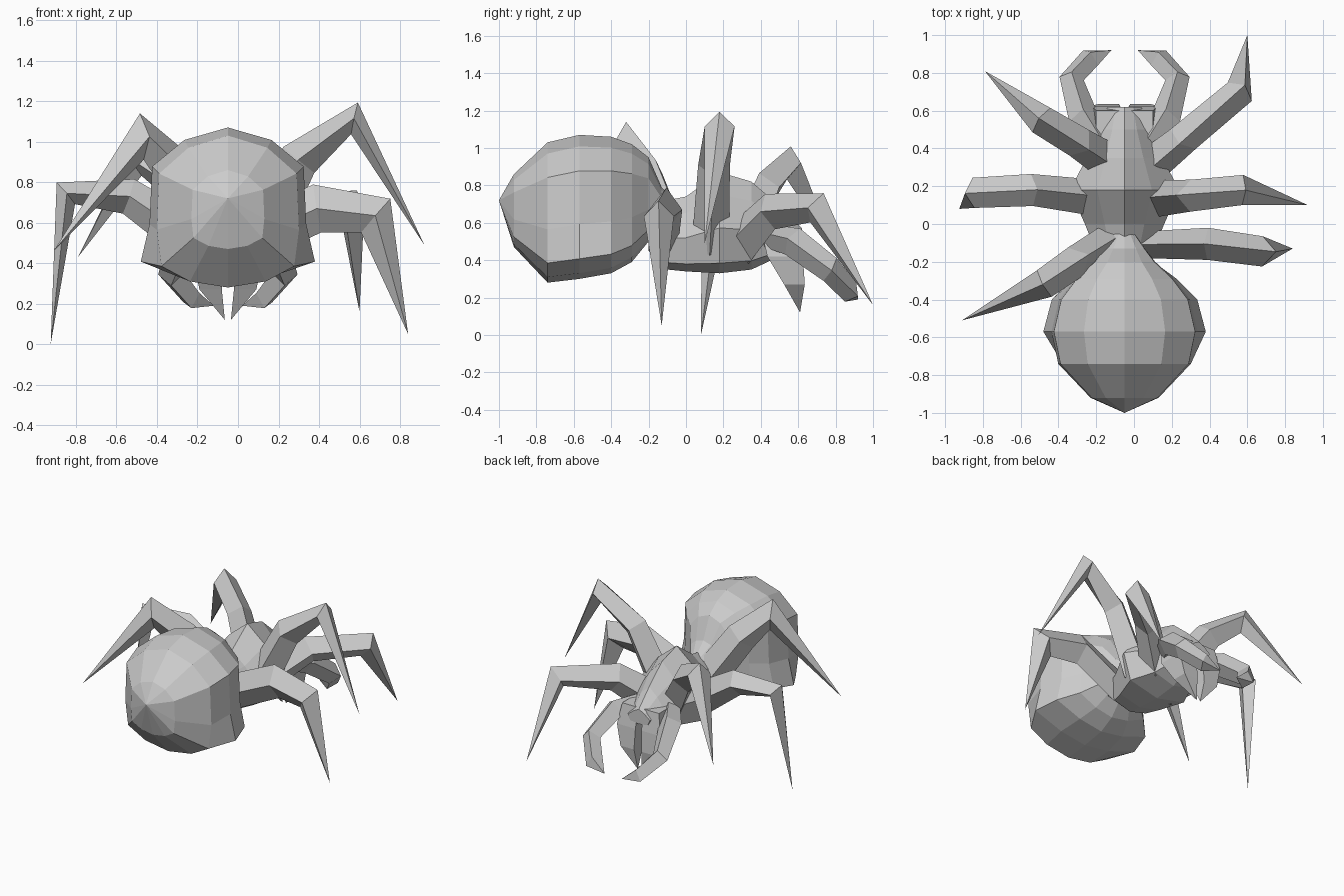
import bpy
import bmesh
from mathutils import Vector

if "Cube" in bpy.data.objects:
    bpy.data.objects.remove(bpy.data.objects["Cube"])

CX = -0.05  # symmetry plane of the body


def make(name, rings):
    """Skin a list of vertex rings; one-point rings close to a tip."""
    verts, faces, idx = [], [], []
    for r in rings:
        idx.append(list(range(len(verts), len(verts) + len(r))))
        verts += [tuple(p) for p in r]
    for a, b in zip(idx, idx[1:]):
        n = max(len(a), len(b))
        for i in range(n):
            j = (i + 1) % n
            if len(a) == 1:
                faces.append((a[0], b[j], b[i]))
            elif len(b) == 1:
                faces.append((a[i], a[j], b[0]))
            else:
                faces.append((a[i], a[j], b[j], b[i]))
    for e in (idx[0], idx[-1]):
        if len(e) > 2:
            faces.append(tuple(e))
    me = bpy.data.meshes.new(name)
    me.from_pydata(verts, [], faces)
    ob = bpy.data.objects.new(name, me)
    bpy.context.collection.objects.link(ob)
    bm = bmesh.new()
    bm.from_mesh(me)
    bmesh.ops.recalc_face_normals(bm, faces=bm.faces)
    bm.to_mesh(me)
    bm.free()
    return ob


def body(name, section, stations):
    """Loft a mirrored half section along y: (y, half width, top, bottom, corner)."""
    rings = []
    for y, w, top, bot, k in stations:
        half = section(k)
        full = half + [(-x, z) for x, z in half[-2:0:-1]]
        if w == 0:
            rings.append([(CX, y, top)])
        else:
            rings.append([(CX + x * w, y, bot + z * (top - bot)) for x, z in full])
    return make(name, rings)


def limb(name, pts, wide, deep, side=None):
    """Four-sided tapered tube, bent in one plane, ending in a point."""
    pts = [Vector(p) for p in pts]
    if side is None:
        d = pts[-1] - pts[0]
        side = Vector((-d.y, d.x, 0))
    side = Vector(side).normalized()
    rings = []
    for i, (p, w, h) in enumerate(zip(pts, wide, deep)):
        if w == 0:
            rings.append([p])
            continue
        t = Vector((0, 0, 0))
        if i > 0:
            t += (p - pts[i - 1]).normalized()
        if i < len(pts) - 1:
            t += (pts[i + 1] - p).normalized()
        up = side.cross(t.normalized()).normalized()
        rings.append([p + up * h, p + side * w, p - up * h, p - side * w])
    return make(name, rings)


# abdomen: the lower side corner flares out in the middle
body("abdomen",
     lambda k: [(0, 1), (.5, .92), (.87, .75), (.9, .38), (k, .14), (.48, .04), (0, 0)],
     [(-1.0, 0, .72, .72, 1), (-.92, .20, .86, .47, .85), (-.74, .39, 1.03, .28, .84),
      (-.57, .43, 1.07, .30, 1), (-.4, .385, 1.06, .33, 1), (-.29, .29, 1.02, .39, .95),
      (-.2, .18, .95, .50, .85), (-.13, .12, .79, .56, .85), (-.04, .05, .70, .58, .85)])

# head and thorax
body("thorax",
     lambda k: [(0, 1), (.5, .78), (1, .45), (.8, .1), (0, 0)],
     [(-.2, .13, .68, .45, 1), (-.1, .17, .72, .35, 1), (.0, .21, .74, .34, 1),
      (.18, .29, .87, .33, 1), (.35, .20, .82, .35, 1), (.5, .13, .69, .42, 1),
      (.62, .09, .57, .46, 1)])

# legs, each posed differently: path, base radius, depth at middle and knee
legs = {
    "front_leg_left": ([(-.12, .32, .52), (-.29, .43, .79), (-.49, .55, .92), (-.79, .81, .43)], .10, .10, .09),
    "middle_leg_left": ([(-.14, .13, .46), (-.54, .18, .73), (-.85, .165, .745), (-.925, .08, 0)], .10, .09, .07),
    "back_leg_left": ([(-.10, -.07, .52), (-.31, -.20, .86), (-.475, -.315, 1.025), (-.91, -.51, .46)], .09, .11, .115),
    "front_leg_right": ([(.05, .28, .48), (.26, .45, .66), (.56, .70, .68), (.60, 1.0, .16)], .10, .10, .09),
    "middle_leg_right": ([(.08, .13, .48), (.30, .15, .91), (.575, .18, 1.115), (.92, .10, .49)], .10, .10, .08),
    "back_leg_right": ([(.03, -.11, .50), (.39, -.105, .67), (.68, -.145, .635), (.84, -.13, .05)], .07, .12, .11),
}
for name, (pts, base, mid, knee) in legs.items():
    limb(name, pts, (base, .085, .08, 0), (.12, mid, knee, 0))

# feelers and fangs, mirrored about the body plane
for s, label in ((-1, "left"), (1, "right")):
    limb("feeler_" + label,
         [(CX + s * x, y, z) for x, y, z in
          [(.11, .40, .54), (.22, .57, .50), (.28, .77, .35), (.18, .88, .23), (.07, .92, .19)]],
         (.06, .08, .07, .06, 0), (.06, .08, .065, .06, 0), side=(0, .5, .86))
    fang = [(.085, .50, .57, .065, .10), (.10, .53, .42, .075, .095),
            (.085, .58, .27, .055, .055)]
    rings = [[(CX + s * (x + i * a), y + j * b, z)
              for i, j in ((-1, -1), (1, -1), (1, 1), (-1, 1))] for x, y, z, a, b in fang]
    make("fang_" + label, rings + [[(CX + s * .015, .61, .12)]])
